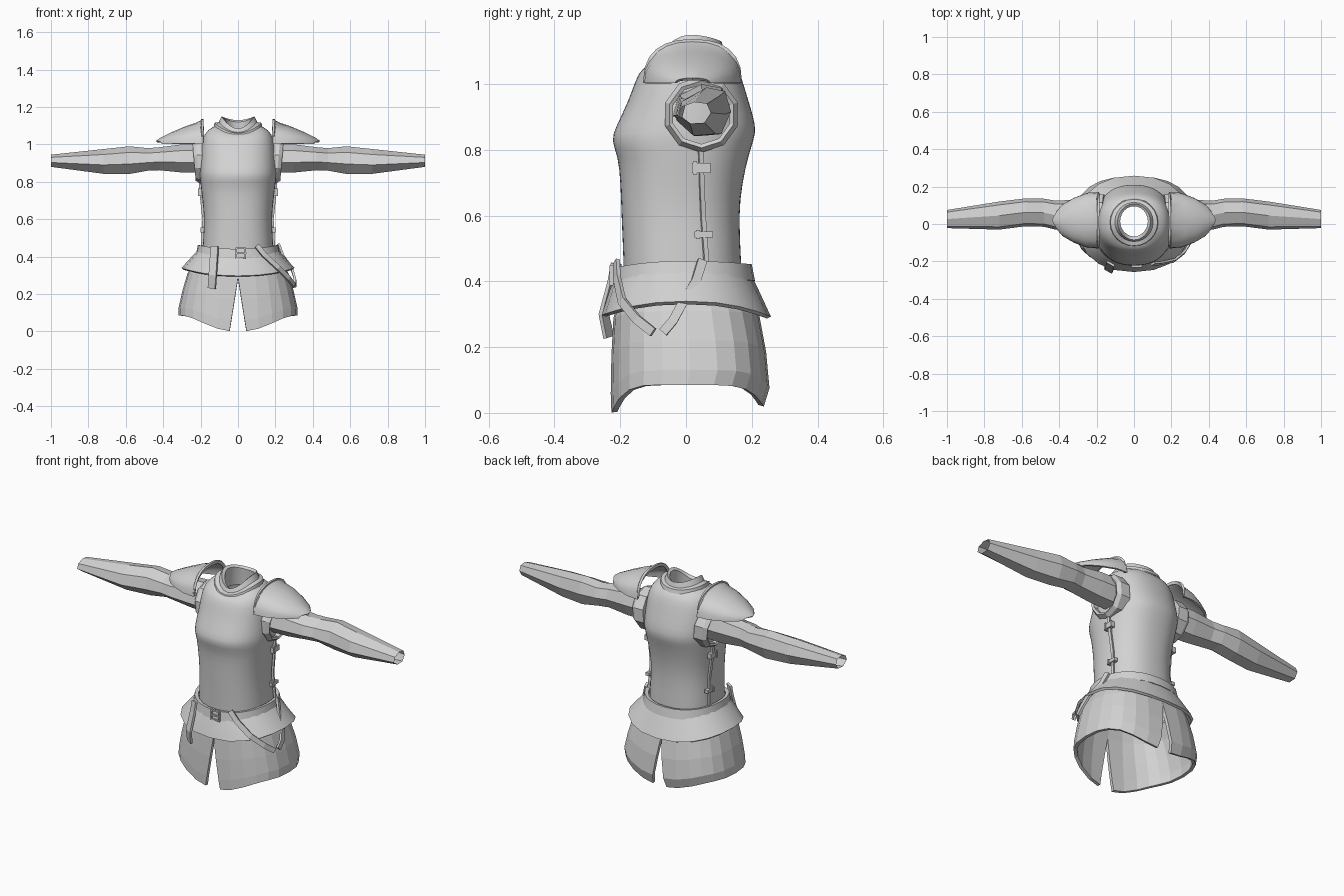
import bpy, bmesh, math
from mathutils import Vector

cube = bpy.data.objects.get("Cube")
if cube:
    bpy.data.objects.remove(cube, do_unlink=True)

grey = bpy.data.materials.new("plain_grey")
grey.use_nodes = True
COLOUR = (0.65, 0.65, 0.65, 1)
grey.diffuse_color = COLOUR
grey.node_tree.nodes["Principled BSDF"].inputs["Base Color"].default_value = COLOUR


def finish(name, bm, thick=0, mirror=False, angle=0, subdiv=0):
    """Turn a bmesh into an object with its modifiers applied."""
    bmesh.ops.recalc_face_normals(bm, faces=bm.faces)
    mesh = bpy.data.meshes.new(name)
    bm.to_mesh(mesh)
    bm.free()
    mesh.materials.append(grey)
    ob = bpy.data.objects.new(name, mesh)
    bpy.context.scene.collection.objects.link(ob)
    if subdiv:
        ob.modifiers.new("smooth", "SUBSURF").levels = subdiv
    if thick:
        mod = ob.modifiers.new("thickness", "SOLIDIFY")
        mod.thickness, mod.offset = thick, 0
    if mirror:
        ob.modifiers.new("mirror", "MIRROR").use_mirror_merge = False
    bpy.ops.object.select_all(action="DESELECT")
    ob.select_set(True)
    bpy.context.view_layer.objects.active = ob
    if ob.modifiers:
        bpy.ops.object.convert(target="MESH")
    if angle:
        bpy.ops.object.shade_smooth_by_angle(angle=math.radians(angle))
    return ob


def loft(name, rings, closed=True, wrap=False, caps=False, **kw):
    """Skin a list of point rings; wrap also joins the last ring to the first."""
    bm = bmesh.new()
    rows = [[bm.verts.new(p) for p in r] for r in rings]
    n = len(rows[0])
    pairs = list(zip(rows, rows[1:])) + ([(rows[-1], rows[0])] if wrap else [])
    for a, b in pairs:
        for i in range(n if closed else n - 1):
            j = (i + 1) % n
            bm.faces.new((a[i], a[j], b[j], b[i]))
    if caps:
        bm.faces.new(rows[0])
        bm.faces.new(rows[-1])
    return finish(name, bm, **kw)


def power(v, e):
    return math.copysign(abs(v) ** e, v)


def body_point(a, zf, zs, zb, w, yf, yb, e):
    """Point on a rounded body ring; angle 0 is the front."""
    c, s = math.cos(a), math.sin(a)
    z = zs + ((zf if c > 0 else zb) - zs) * c * c
    y = (yf + yb) / 2 - (yb - yf) / 2 * power(c, e)
    return Vector((w * power(s, e), y, z))


def body_rings(specs, n, e):
    return [[body_point(2 * math.pi * i / n, *s, e) for i in range(n)] for s in specs]


def ribbon(name, points, width, thick=0.012, mirror=False):
    """Flat strap along a path, facing away from the body's axis."""
    pts = [Vector(p) for p in points]
    rings = []
    for i, p in enumerate(pts):
        along = (pts[min(i + 1, len(pts) - 1)] - pts[max(i - 1, 0)]).normalized()
        out = Vector((p.x, p.y, 0)).normalized()
        side = along.cross(out).normalized() * width / 2
        out = side.cross(along).normalized() * thick / 2
        rings.append([p + side + out, p - side + out, p - side - out, p + side - out])
    return loft(name, rings, caps=True, mirror=mirror)


# Torso: level rings up to the bust, then curving in over the shoulders
level = [(0.36, 0.19, -0.19, 0.17), (0.45, 0.19, -0.19, 0.17), (0.6, 0.18, -0.197, 0.16),
         (0.7, 0.19, -0.2, 0.172), (0.78, 0.2, -0.207, 0.19), (0.83, 0.206, -0.23, 0.207),
         (0.87, 0.206, -0.214, 0.216), (0.95, 0.2, -0.175, 0.19)]
specs = [(z, z, z, w, yf, yb) for z, w, yf, yb in level]
specs += [(1.01, 1.03, 1.02, 0.193, -0.155, 0.17), (1.05, 1.08, 1.07, 0.165, -0.135, 0.15),
          (1.06, 1.105, 1.09, 0.11, -0.1, 0.12)]
loft("torso", body_rings(specs, 32, 0.85), angle=60, subdiv=1)

# Neck band and raised collar
loft("neck_trim", body_rings([(1.04, 1.09, 1.08, 0.13, -0.122, 0.138),
                              (1.06, 1.115, 1.1, 0.126, -0.116, 0.132),
                              (1.065, 1.12, 1.105, 0.1, -0.09, 0.11)], 24, 1), angle=35)
loft("collar", body_rings([(1.05, 1.1, 1.09, 0.112, -0.1, 0.12),
                           (1.085, 1.15, 1.13, 0.088, -0.085, 0.108),
                           (1.075, 1.14, 1.12, 0.074, -0.066, 0.095),
                           (1.0, 1.03, 1.03, 0.08, -0.07, 0.1)], 24, 1), angle=35)

# Sleeves: faceted open tubes
section = [(0.5, 1), (0.1, 0.78), (0, 0.36), (0.35, 0), (0.8, 0.04), (1, 0.5), (0.88, 0.92)]
stations = [(0.18, 1.0, 0.85, -0.04, 0.13), (0.3, 1.0, 0.85, -0.035, 0.13),
            (0.42, 0.985, 0.862, -0.03, 0.125), (0.48, 0.98, 0.86, -0.015, 0.135),
            (0.58, 0.99, 0.842, -0.012, 0.137), (0.72, 0.975, 0.843, -0.03, 0.12),
            (1.0, 0.945, 0.88, -0.022, 0.075)]
loft("sleeves", [[(x, yf + (yb - yf) * u, zb + (zt - zb) * v) for u, v in section]
                 for x, zt, zb, yf, yb in stations], mirror=True)

# Armhole rims
rim = []
for x, r in ((0.16, 1), (0.215, 1), (0.235, 0.88), (0.23, 0.78), (0.16, 0.78)):
    ring = []
    for i in range(10):
        a = 2 * math.pi * i / 10
        dz = -math.cos(a) * r
        ring.append((x + 0.01 * dz, 0.047 + 0.116 * r * math.sin(a), 0.908 + 0.116 * dz))
    rim.append(ring)
loft("armhole_rims", rim, wrap=True, mirror=True)

# Shoulder plates: arches narrowing to a blunt outer tip
arches = [(0.185, 0.14, 1.125), (0.21, 0.148, 1.112), (0.27, 0.142, 1.092),
          (0.34, 0.115, 1.062), (0.4, 0.08, 1.033), (0.425, 0.05, 1.015)]
plate = []
for x, half, top in arches:
    arch = []
    for i in range(13):
        a = math.pi * i / 12
        arch.append((x - 0.03 * abs(math.cos(a)) * (x > 0.2) + 0.01,
                     0.02 - half * power(math.cos(a), 0.85),
                     1.003 + (top - 1.003) * math.sin(a) ** 0.8))
    plate.append(arch)
loft("shoulder_plates", plate, closed=False, thick=0.01, angle=35, mirror=True)
ribbon("shoulder_plate_edges", [(x - 0.003, y, z + 0.004) for x, y, z in plate[0]],
       0.016, mirror=True)

# Belt and flared hip flap
loft("belt", body_rings([(0.39, 0.41, 0.4, 0.215, -0.215, 0.2),
                         (0.44, 0.46, 0.45, 0.205, -0.208, 0.19)], 28, 0.9), thick=0.02, angle=35)
loft("hip_flap", body_rings([(0.43, 0.44, 0.43, 0.2, -0.2, 0.185),
                             (0.37, 0.39, 0.37, 0.247, -0.226, 0.215),
                             (0.295, 0.335, 0.29, 0.297, -0.25, 0.252)], 20, 0.88),
     thick=0.014, angle=25)

# Skirt: two faceted halves parted by slits at front and back
rows = [(0, 0.225, -0.19, 0.19), (0.25, 0.262, -0.212, 0.215), (0.55, 0.288, -0.218, 0.235),
        (0.85, 0.308, -0.22, 0.245), (1, 0.31, -0.218, 0.228)]
STEPS = 12
half_skirt = []
for t, w, yf, yb in rows:
    line = []
    for i in range(STEPS + 1):
        a = math.pi * i / STEPS
        p = body_point(a, 0, 0, 0, w, yf, yb, 0.78)
        c = math.cos(a)
        hem = 0.085 - (0.083 if c > 0 else 0.063) * abs(c) ** 5
        p.z = 0.38 + (hem - 0.38) * t
        if i in (0, STEPS):
            p.x = max(0.0, 0.045 * (0.28 - p.z) / 0.28)
        line.append(p)
    half_skirt.append(line)
loft("skirt", half_skirt, closed=False, thick=0.018, mirror=True)

# Hanging straps
ribbon("front_strap", [(-0.125, -0.212, 0.455), (-0.128, -0.222, 0.4), (-0.135, -0.25, 0.3),
                       (-0.14, -0.235, 0.23)], 0.045)
ribbon("left_front_strap", [(0.1, -0.212, 0.46), (0.14, -0.21, 0.41), (0.215, -0.195, 0.34),
                            (0.27, -0.15, 0.285), (0.3, -0.1, 0.245)], 0.028)
ribbon("left_rear_strap", [(0.215, 0.05, 0.465), (0.24, 0.03, 0.4), (0.288, -0.01, 0.335),
                           (0.305, -0.04, 0.28), (0.305, -0.07, 0.245)], 0.028)


# Buckle frame and its pin
def box(bm, centre, size):
    verts = bmesh.ops.create_cube(bm, size=1)["verts"]
    bmesh.ops.scale(bm, vec=size, verts=verts)
    bmesh.ops.translate(bm, vec=centre, verts=verts)


bm = bmesh.new()
for s in (-1, 1):
    box(bm, (0.015 + s * 0.025, -0.226, 0.418), (0.008, 0.012, 0.06))
    box(bm, (0.015, -0.226, 0.418 + s * 0.026), (0.05, 0.012, 0.008))
box(bm, (0.02, -0.229, 0.418), (0.05, 0.01, 0.008))
finish("buckle", bm)

# Side seams with clasps
ribbon("side_seams", [(0.203, 0.045, 0.8), (0.194, 0.048, 0.7), (0.183, 0.052, 0.6),
                      (0.19, 0.062, 0.46)], 0.014, mirror=True)
bm = bmesh.new()
for x, y, z, height in ((0.2, 0.046, 0.745, 0.03), (0.186, 0.054, 0.543, 0.018)):
    box(bm, (x, y, z), (0.022, 0.056, height))
    box(bm, (x + 0.004, y - 0.018, z), (0.022, 0.012, height + 0.01))
finish("side_clasps", bm, mirror=True)
